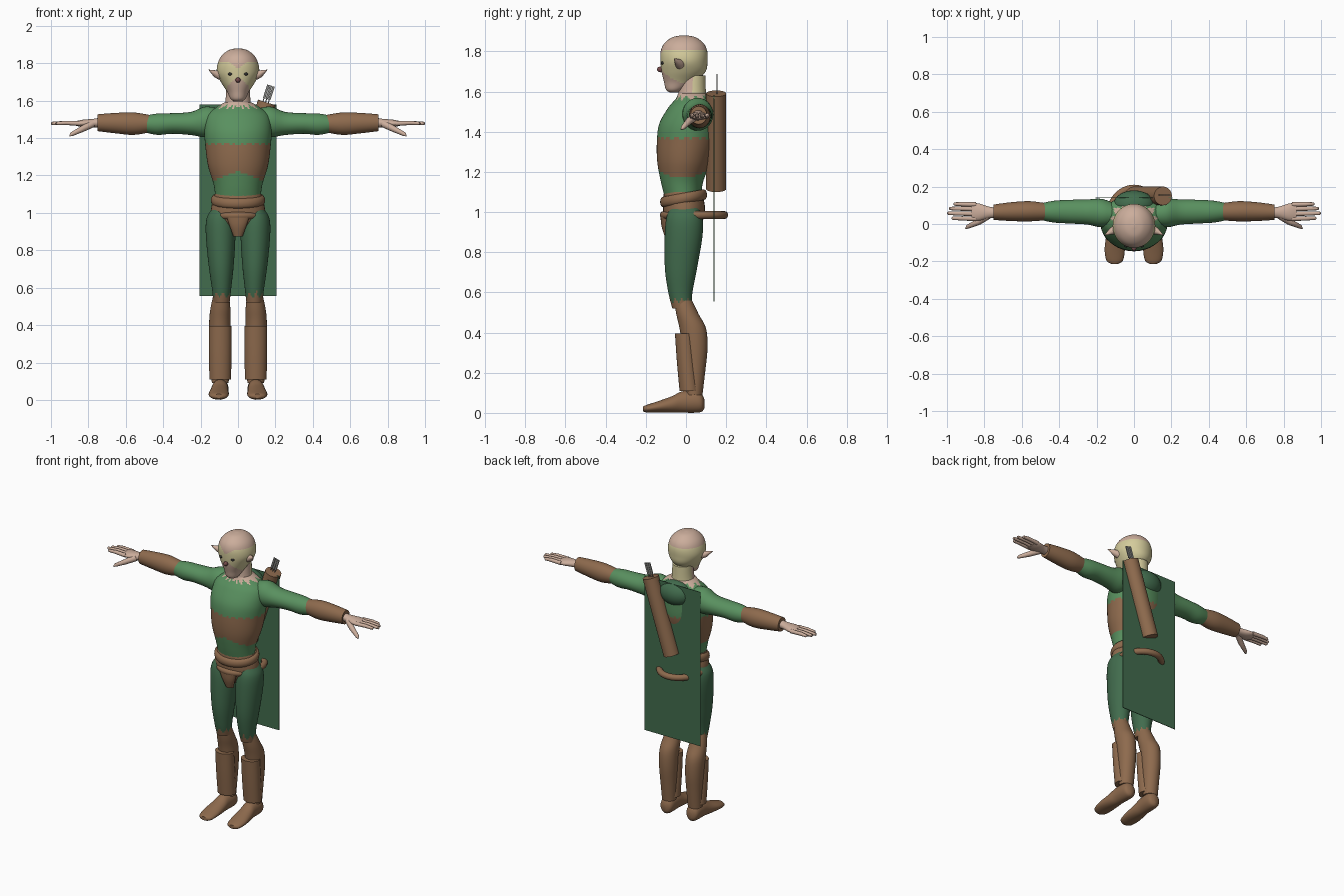
import bpy, bmesh, math
from mathutils import Vector

cube = bpy.data.objects.get("Cube")
if cube:
    bpy.data.objects.remove(cube, do_unlink=True)


def material(name, rgb):
    m = bpy.data.materials.new(name)
    m.use_nodes = True
    m.diffuse_color = (*rgb, 1)
    m.node_tree.nodes["Principled BSDF"].inputs["Base Color"].default_value = (*rgb, 1)
    return m


shirt = material("shirt_green", (.10, .28, .115))
dark = material("dark_green", (.054, .15, .075))
leather = material("leather_brown", (.27, .145, .075))
skin = material("skin", (.60, .42, .33))
hair = material("pale_yellow", (.66, .60, .33))
nose_red = material("dull_red", (.18, .07, .07))
black = material("eye_black", (.03, .03, .03))
grey = material("feather_grey", (.22, .22, .21))


def build(name, rings, mats, rule=None, loop=False):
    """Skin a list of point rings; caps the ends unless it loops."""
    bm = bmesh.new()
    vs = [[bm.verts.new(p) for p in r] for r in rings]
    n = len(vs[0])
    for i in range(len(vs) if loop else len(vs) - 1):
        a, b = vs[i], vs[(i + 1) % len(vs)]
        for j in range(n):
            k = (j + 1) % n
            bm.faces.new((a[j], a[k], b[k], b[j]))
    if not loop:
        bm.faces.new(vs[0])
        bm.faces.new(vs[-1])
    bmesh.ops.recalc_face_normals(bm, faces=bm.faces)
    if rule:
        for f in bm.faces:
            f.material_index = rule(f.calc_center_median())
    me = bpy.data.meshes.new(name)
    bm.to_mesh(me)
    bm.free()
    for m in mats:
        me.materials.append(m)
    ob = bpy.data.objects.new(name, me)
    bpy.context.collection.objects.link(ob)
    bpy.ops.object.select_all(action='DESELECT')
    ob.select_set(True)
    bpy.context.view_layer.objects.active = ob
    bpy.ops.object.shade_smooth_by_angle(angle=math.radians(40))
    return ob


def smooth(rows, steps):
    """Catmull-Rom interpolation of number rows."""
    out = []
    for i in range(len(rows) - 1):
        p = [rows[max(0, min(len(rows) - 1, i + d))] for d in (-1, 0, 1, 2)]
        for s in range(steps):
            t = s / steps
            out.append([b + .5 * t * (c - a + t * (2*a - 5*b + 4*c - d + t * (3*(b - c) + d - a)))
                        for a, b, c, d in zip(*p)])
    return out + [rows[-1]]


def loft(name, axis, rows, mats, rule=None, side=1, seg=28, steps=4):
    """Rows are (position, centre u, centre v, radius u, radius v) along an axis."""
    order = {'x': (0, 1, 2), 'y': (1, 0, 2), 'z': (1, 2, 0)}[axis]
    rings = []
    for t, u, v, ru, rv in smooth(rows, steps):
        ring = []
        for j in range(seg):
            a = math.tau * j / seg
            tuv = (t, u + ru * math.cos(a), v + rv * math.sin(a))
            x, y, z = (tuv[o] for o in order)
            ring.append((x * side, y, z))
        rings.append(ring)
    return build(name, rings, mats, rule)


def tube(name, pts, radii, mats, side=1, seg=12):
    pts = [Vector((x * side, y, z)) for x, y, z in pts]
    rings = []
    for i, p in enumerate(pts):
        d = pts[min(i + 1, len(pts) - 1)] - pts[max(i - 1, 0)]
        q = d.to_track_quat('Z', 'Y')
        rings.append([p + q @ Vector((math.cos(math.tau * j / seg), math.sin(math.tau * j / seg), 0)) * radii[i]
                      for j in range(seg)])
    return build(name, rings, mats)


def hoop(name, cy, cz, rx, ry, r, h, dip, mats, seg=48):
    """Elliptical belt with an oval section; dip lowers its front."""
    rings = []
    for i in range(seg):
        a = math.tau * i / seg
        c, s = math.cos(a), math.sin(a)
        rings.append([((rx + r * math.cos(b)) * c, cy + (ry + r * math.cos(b)) * s,
                       cz + dip * s + h * math.sin(b)) for b in (math.tau * k / 12 for k in range(12))])
    return build(name, rings, mats, loop=True)


def ball(name, c, r, mat):
    rows = [(c[2] - r[2] * math.cos(math.pi * k / 14), c[0], c[1],
             r[0] * math.sin(math.pi * k / 14) + .0003, r[1] * math.sin(math.pi * k / 14) + .0003)
            for k in range(15)]
    return loft(name, 'z', rows, [mat], seg=20, steps=1)


def zigzag(p, teeth):
    return abs((math.atan2(p.y, p.x) / math.tau * teeth) % 1 - .5) * 2


# Head, with crown and jaw in skin colour
def head_rule(p):
    peak = .04 * max(0, 1 - abs(p.x) / .06) if p.y < 0 else 0
    crown = p.z > 1.81 - peak
    jaw = p.y < .01 and p.z < 1.73 - .6 * abs(p.x) - .5 * (p.y + .13)
    return 0 if crown or jaw else 1


loft("head", 'z', [(1.595, 0, -.06, .02, .02), (1.61, 0, -.055, .04, .045), (1.65, 0, -.03, .06, .08),
                   (1.70, 0, -.012, .092, .11), (1.75, 0, -.01, .113, .117), (1.80, 0, -.01, .108, .116),
                   (1.84, 0, -.01, .088, .098), (1.87, 0, -.01, .05, .058), (1.88, 0, -.01, .008, .01)],
     [skin, hair], head_rule, seg=56, steps=6)
loft("neck", 'z', [(1.54, 0, .03, .095, .08), (1.58, 0, .03, .07, .07), (1.68, 0, .035, .062, .062)],
     [skin, hair], lambda p: int(p.y > .035 and p.z > 1.58), seg=40, steps=6)
ball("nose", (0, -.128, 1.71), (.013, .016, .014), nose_red)
for s, tag in ((1, "left"), (-1, "right")):
    ball(tag + "_eye", (s * .042, -.116, 1.742), (.011, .009, .008), black)
    tube(tag + "_ear", [(.095, -.03, 1.735), (.118, -.037, 1.743), (.157, -.06, 1.765)],
         [.024, .02, .001], [skin], s)


# Torso, with a jagged collar and a leather bodice
def torso_rule(p):
    if p.z > 1.555 + .025 * zigzag(p, 14):
        return 2
    return int(1.225 - .4 * abs(p.x) < p.z < 1.36 + .018 * zigzag(p, 22))


loft("torso", 'z', [(1.07, 0, -.015, .12, .09), (1.15, 0, -.02, .13, .105), (1.25, 0, -.01, .16, .133),
                    (1.35, 0, .002, .174, .147), (1.44, 0, .01, .18, .143), (1.52, 0, .03, .168, .118),
                    (1.565, 0, .035, .115, .085), (1.59, 0, .03, .073, .07)],
     [shirt, leather, skin], torso_rule, seg=72, steps=8)
loft("pelvis", 'z', [(.90, 0, -.005, .07, .07), (.96, 0, -.01, .135, .095), (1.02, 0, -.01, .145, .105),
                     (1.10, 0, -.015, .125, .095)], [leather])
hoop("waist_belt", -.012, 1.068, .128, .10, .017, .027, .018, [leather])
hoop("hip_hoop", .04, .985, .13, .15, .02, .02, 0, [leather])
loft("front_flap", 'z', [(.875, 0, -.085, .025, .02), (.93, 0, -.10, .045, .022), (.98, 0, -.105, .062, .022)],
     [leather])

# Arms, gauntlets and hands
for s, tag in ((1, "left"), (-1, "right")):
    loft(tag + "_sleeve", 'x', [(.08, .05, 1.49, .05, .06), (.17, .058, 1.487, .076, .082),
                                (.25, .064, 1.478, .067, .062), (.35, .066, 1.478, .063, .055),
                                (.43, .066, 1.474, .058, .057), (.495, .066, 1.475, .045, .045)], [shirt], side=s)
    loft(tag + "_gauntlet", 'x', [(.475, .066, 1.477, .046, .047), (.56, .068, 1.477, .054, .06),
                                  (.66, .066, 1.48, .05, .054), (.75, .063, 1.482, .041, .045)], [leather], side=s)
    loft(tag + "_palm", 'x', [(.74, .06, 1.482, .027, .026), (.78, .062, 1.48, .032, .022),
                              (.83, .064, 1.478, .046, .02), (.868, .066, 1.478, .044, .012)], [skin], side=s)
    for k, (y, tip) in enumerate(((.028, .975), (.054, 1.0), (.08, .99), (.104, .965))):
        tube(f"{tag}_finger_{k + 1}", [(.845, y, 1.478), (.92, y + .002, 1.481), (tip - .006, y + .003, 1.478),
                                       (tip, y + .003, 1.478)], [.0125, .0115, .009, .003], [skin], s)
    tube(tag + "_thumb", [(.78, .045, 1.475), (.83, .012, 1.45), (.89, -.015, 1.42), (.90, -.024, 1.412)],
         [.02, .017, .011, .003], [skin], s)

    # Legs, greaves and boots
    loft(tag + "_thigh", 'z', [(.52, .088, -.02, .043, .048), (.60, .088, -.028, .052, .06),
                               (.72, .09, -.025, .067, .08), (.88, .093, -.012, .079, .094),
                               (.97, .095, -.008, .073, .09), (1.02, .09, -.008, .05, .07)],
         [dark, leather], lambda p: int(p.z < .54 + .04 * zigzag(p - Vector((math.copysign(.088, p.x), -.02, 0)), 9)),
         s, 40, 7)
    loft(tag + "_calf", 'z', [(.09, .095, .04, .045, .042), (.20, .095, .045, .05, .05),
                              (.32, .096, .045, .056, .062), (.42, .097, .034, .057, .066),
                              (.49, .094, .008, .053, .056), (.56, .09, -.015, .042, .045)], [leather], side=s)
    loft(tag + "_greave", 'z', [(.11, .095, .018, .058, .05), (.25, .095, .005, .06, .05),
                                (.395, .095, -.005, .06, .05)], [leather], side=s)
    loft(tag + "_boot", 'y', [(-.213, .103, .02, .02, .012), (-.195, .103, .021, .044, .019),
                              (-.14, .103, .03, .054, .028), (-.07, .10, .042, .05, .041),
                              (-.02, .097, .054, .045, .053), (.05, .095, .056, .045, .055),
                              (.08, .095, .05, .036, .043), (.092, .095, .045, .012, .02)], [leather], side=s)

# Cape, with a folded hood behind the neck
build("cape", [[(x, y, z) for x, y in ((-.205, .138), (.205, .138), (.205, .142), (-.205, .142))]
               for z in (.555, 1.58)], [dark])
ball("folded_hood", (0, .105, 1.51), (.11, .075, .08), dark)

# Slanted quiver, with feathered arrows
top, foot = Vector((.155, .15, 1.59)), Vector((0, .15, 1.115))
tube("quiver", [foot, top], [.05, .05], [leather], seg=28)
lean = (top - foot).normalized()
for k in (-1, 0, 1):
    base = top + Vector((k * .014 - .008, .005, -k * .004))
    tube(f"arrow_{k + 2}", [base - lean * .02, base + lean * .09], [.003, .003], [grey], seg=6)
    w = Vector((.006, 0, -.002))
    build(f"feather_{k + 2}", [[base + lean * h + w * i + Vector((0, j, 0)) for i, j in
                                ((-1, -.003), (1, -.003), (1, .003), (-1, .003))] for h in (.02, .095)], [grey])
